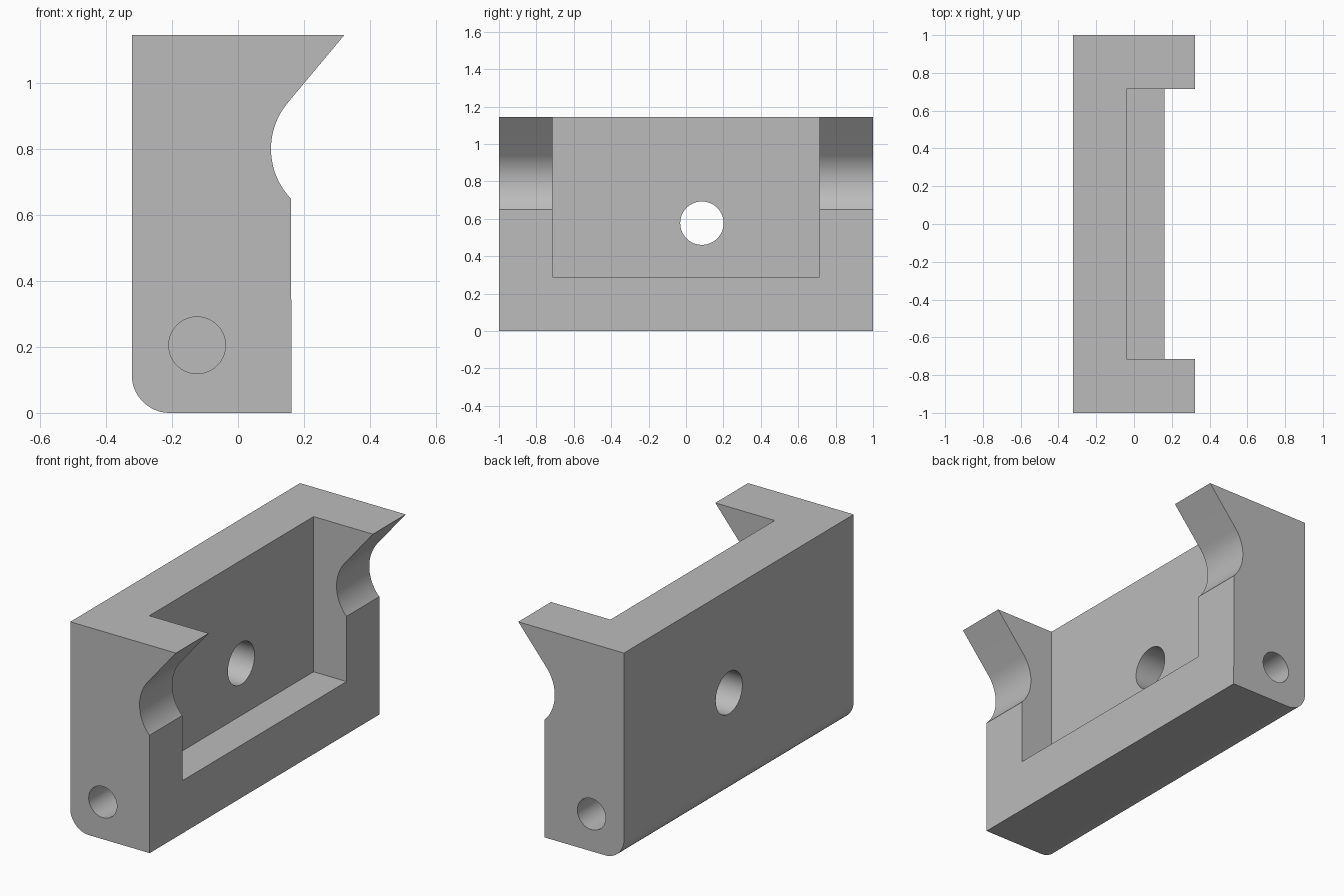
import bpy, bmesh
from math import sin, cos, pi, radians, atan2
from mathutils import Matrix, Vector

cube = bpy.data.objects.get("Cube")
if cube:
    bpy.data.objects.remove(cube, do_unlink=True)

# Single grey material
grey = bpy.data.materials.new("light grey")
grey.use_nodes = True
colour = (0.5, 0.5, 0.5, 1)
grey.diffuse_color = colour
grey.node_tree.nodes["Principled BSDF"].inputs["Base Color"].default_value = colour


def arc(cx, cz, r, start, end, steps):
    """Points on an arc in the x-z plane."""
    angles = [start + (end - start) * i / steps for i in range(steps + 1)]
    return [(cx + r * cos(a), cz + r * sin(a)) for a in angles]


def finish(name, bm):
    bmesh.ops.recalc_face_normals(bm, faces=bm.faces)
    mesh = bpy.data.meshes.new(name)
    bm.to_mesh(mesh)
    bm.free()
    mesh.materials.append(grey)
    ob = bpy.data.objects.new(name, mesh)
    bpy.context.collection.objects.link(ob)
    return ob


def box(name, low, high):
    bm = bmesh.new()
    low, high = Vector(low), Vector(high)
    size = Matrix.Diagonal((*(high - low), 1))
    bmesh.ops.create_cube(bm, size=1, matrix=Matrix.Translation((low + high) / 2) @ size)
    return finish(name, bm)


def cylinder(name, centre, radius, depth, axis):
    bm = bmesh.new()
    turn = Matrix.Rotation(pi / 2, 4, axis)
    bmesh.ops.create_cone(bm, cap_ends=True, segments=64, radius1=radius, radius2=radius,
                          depth=depth, matrix=Matrix.Translation(centre) @ turn)
    return finish(name, bm)


# Side profile: rounded lower back corner, scooped front and slanted lip
back, front, lip, top = -0.322, 0.162, 0.322, 1.145
scoop_x, scoop_z, scoop_r = 0.318, 0.8, 0.218
lower = 2 * pi + atan2(0.65 - scoop_z, front - scoop_x)
profile = arc(back + 0.115, 0.115, 0.115, pi, 1.5 * pi, 16)
profile += [(front, 0)]
profile += arc(scoop_x, scoop_z, scoop_r, lower, radians(140), 32)
profile += [(lip, top), (back, top)]

# Extrude the profile along the full length
bm = bmesh.new()
end = bm.faces.new([bm.verts.new((x, -1, z)) for x, z in profile])
ext = bmesh.ops.extrude_face_region(bm, geom=[end], use_keep_orig=True)
moved = [g for g in ext["geom"] if isinstance(g, bmesh.types.BMVert)]
bmesh.ops.translate(bm, verts=moved, vec=(0, 2, 0))
block = finish("bracket_block", bm)

# Central pocket, cross hole and a blind pin hole in each end
cutters = [
    box("pocket_cutter", (-0.04, -0.715, 0.29), (0.6, 0.715, 1.4)),
    cylinder("cross_hole_cutter", (0, 0.085, 0.577), 0.116, 1.5, "Y"),
]
for side, label in ((-1, "front"), (1, "back")):
    cutters.append(cylinder(label + "_pin_hole_cutter", (-0.124, side, 0.205), 0.086, 0.8, "X"))

for cutter in cutters:
    mod = block.modifiers.new(cutter.name, "BOOLEAN")
    mod.operation = "DIFFERENCE"
    mod.solver = "EXACT"
    mod.object = cutter

# Apply the cuts, then remove the helpers
bpy.context.view_layer.objects.active = block
for ob in bpy.context.selected_objects:
    ob.select_set(False)
block.select_set(True)
for mod in list(block.modifiers):
    bpy.ops.object.modifier_apply(modifier=mod.name)
for cutter in cutters:
    bpy.data.objects.remove(cutter, do_unlink=True)
bpy.ops.object.shade_smooth_by_angle(angle=radians(25))
